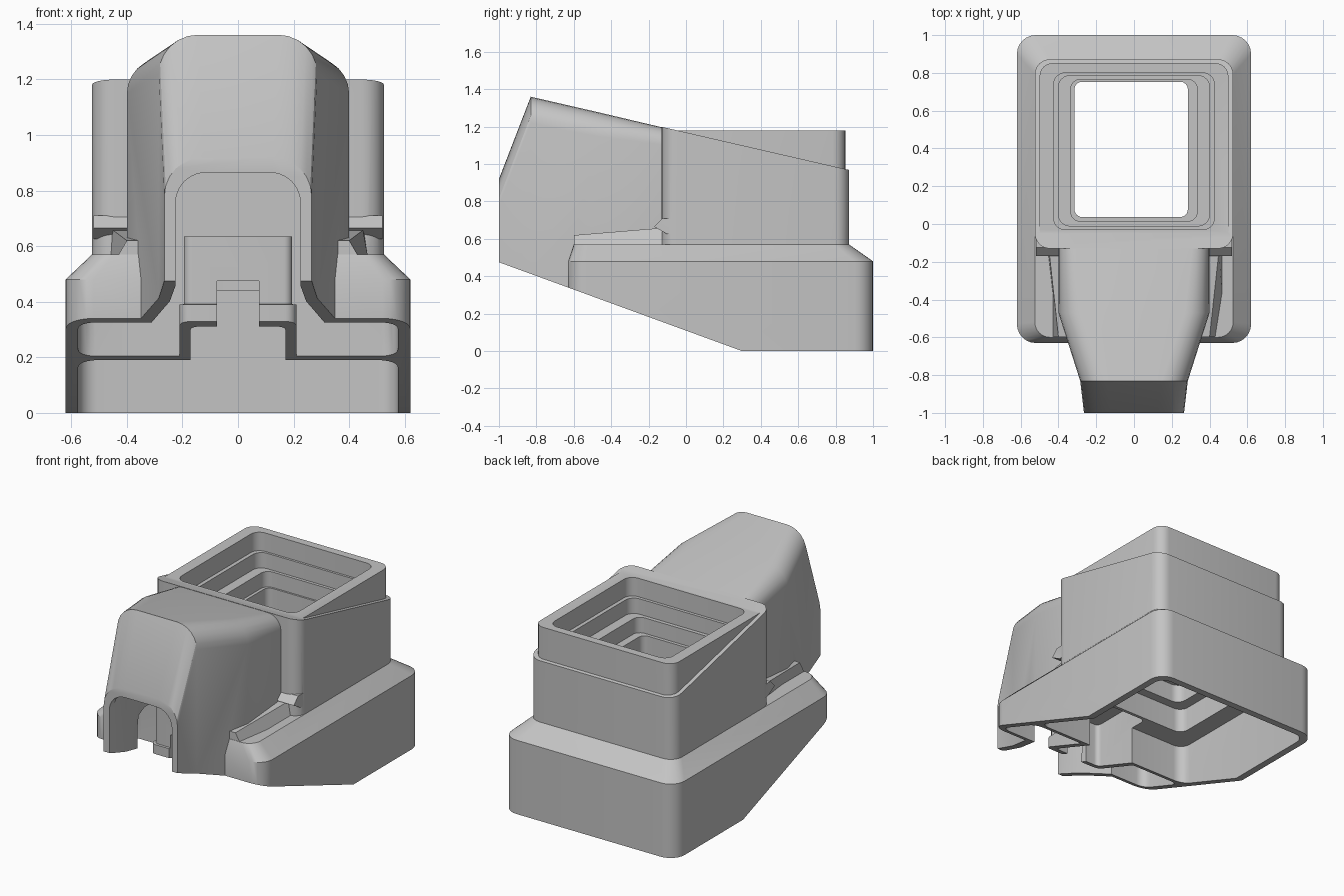
import bpy, bmesh, math

if "Cube" in bpy.data.objects:
    bpy.data.objects.remove(bpy.data.objects["Cube"], do_unlink=True)

grey = bpy.data.materials.new("light_grey")
grey.use_nodes = True
grey.diffuse_color = (0.55, 0.55, 0.55, 1)
grey.node_tree.nodes["Principled BSDF"].inputs["Base Color"].default_value = grey.diffuse_color


def corner(cx, cy, r, start, n=7):
    """Points of a quarter circle."""
    angles = [start + math.pi / 2 * i / (n - 1) for i in range(n)]
    return [(cx + r * math.cos(a), cy + r * math.sin(a)) for a in angles]


def ring(x0, x1, y0, y1, r, z):
    """Horizontal rounded rectangle."""
    q = math.pi / 2
    pts = (corner(x1 - r, y1 - r, r, 0) + corner(x0 + r, y1 - r, r, q)
           + corner(x0 + r, y0 + r, r, 2 * q) + corner(x1 - r, y0 + r, r, 3 * q))
    return [(x, y, z) for x, y in pts]


def box_ring(w, y0, y1, r, z):
    return ring(-w, w, y0, y1, r, z)


def arch(y, w, top, r, bottom=0.1):
    """Upright arch section with rounded upper corners."""
    pts = ([(w, bottom)] + corner(w - r, top - r, r, 0)
           + corner(r - w, top - r, r, math.pi / 2) + [(-w, bottom)])
    return [(x, y, z) for x, z in pts]


def loft(name, sections):
    bm = bmesh.new()
    rows = [[bm.verts.new(p) for p in s] for s in sections]
    for a, b in zip(rows, rows[1:]):
        for i in range(len(a)):
            j = (i + 1) % len(a)
            bm.faces.new((a[i], a[j], b[j], b[i]))
    bm.faces.new(rows[0])
    bm.faces.new(rows[-1])
    bmesh.ops.recalc_face_normals(bm, faces=bm.faces)
    mesh = bpy.data.meshes.new(name)
    bm.to_mesh(mesh)
    bm.free()
    mesh.materials.append(grey)
    obj = bpy.data.objects.new(name, mesh)
    bpy.context.collection.objects.link(obj)
    return obj


def prism(name, profile, w):
    """Side profile (y, z) extruded across x."""
    return loft(name, [[(x, y, z) for y, z in profile] for x in (-w, w)])


def combine(target, tool, operation):
    mod = target.modifiers.new(operation, 'BOOLEAN')
    mod.operation = operation
    mod.solver = 'EXACT'
    mod.object = tool
    bpy.context.view_layer.objects.active = target
    bpy.ops.object.modifier_apply(modifier=mod.name)
    bpy.data.objects.remove(tool, do_unlink=True)


def roof(y):
    return 1.36 - 0.23 * (y + 0.83)


# Base skirt with sloping shoulder
shell = loft("housing_shell", [
    box_ring(0.62, -0.63, 1.0, 0.1, 0.0),
    box_ring(0.62, -0.63, 1.0, 0.1, 0.48),
    box_ring(0.525, -0.6, 0.872, 0.08, 0.57)])

# Rear column, trimmed by the roof slope
column = loft("column", [box_ring(0.525, -0.13, 0.872, 0.08, z) for z in (0.5, 1.4)])
combine(column, prism("roof_cutter", [(-0.5, roof(-0.5)), (1.2, roof(1.2)),
                                      (1.2, 2), (-0.5, 2)], 1), 'DIFFERENCE')

# Raised collar around the opening
collar = loft("collar", [box_ring(0.5, -0.1, 0.852, 0.07, z) for z in (0.6, 1.18)])

# Front hood
hood = loft("hood", [arch(-1, 0.265, 0.92, 0.14), arch(-0.83, 0.285, 1.36, 0.14),
                     arch(-0.47, 0.4, roof(-0.47), 0.13),
                     arch(0, 0.4, roof(0) - 0.003, 0.08)])

# Side ledge and lip where hood meets column
ledge = loft("ledge", [
    [(-0.47, y, 0.5), (0.47, y, 0.5), (w, y, z), (-w, y, z)]
    for y, z, w in ((-0.598, 0.62, 0.4), (-0.05, 0.665, 0.46))])
lip = prism("lip", [(-0.17, 0.665), (-0.125, 0.71), (0, 0.71),
                    (0, 0.625), (-0.1, 0.625)], 0.52)

for part in (column, collar, hood, ledge, lip):
    combine(shell, part, 'UNION')

# Hollow of the hood, open at the front
combine(shell, loft("hood_hollow", [
    arch(-1.05, 0.225, 0.865, 0.11, -0.1), arch(-0.95, 0.225, 0.865, 0.11, -0.1),
    arch(-0.8, 0.245, 1.3, 0.11, -0.1), arch(-0.45, 0.355, 1.22, 0.1, -0.1),
    arch(-0.26, 0.355, 1.17, 0.1, -0.1)]), 'DIFFERENCE')

# Hollow of the front skirt
combine(shell, loft("skirt_hollow", [
    box_ring(0.575, -0.59, -0.26, 0.06, -0.1),
    box_ring(0.575, -0.59, -0.26, 0.06, 0.45),
    box_ring(0.49, -0.565, -0.26, 0.05, 0.53)]), 'DIFFERENCE')

# Stepped box projecting forward from the inner wall
combine(shell, loft("inner_box", [
    box_ring(0.21, -0.6, -0.2, 0.04, 0.05), box_ring(0.21, -0.6, -0.2, 0.04, 0.39),
    box_ring(0.195, -0.585, -0.2, 0.03, 0.391),
    box_ring(0.195, -0.585, -0.2, 0.03, 0.635)]), 'UNION')

# Stepped cavities through the body: half width, front, back, radius, bottom, top
steps = [
    (0.575, -0.22, 0.955, 0.07, -0.1, 0.44),
    (0.45, -0.08, 0.82, 0.06, 0.4, 0.6),
    (0.38, -0.02, 0.78, 0.06, 0.5, 0.72),
    (0.335, 0.015, 0.765, 0.05, 0.86, 1.0),
    (0.4, -0.01, 0.785, 0.06, 0.96, 1.1),
    (0.425, -0.03, 0.8, 0.06, 1.06, 1.4),
    (0.17, -0.55, -0.1, 0.03, -0.1, 0.6),
]
for w, y0, y1, r, z0, z1 in steps:
    combine(shell, loft("cavity", [box_ring(w, y0, y1, r, z) for z in (z0, z1)]),
            'DIFFERENCE')
combine(shell, loft("window", [ring(-0.315, 0.285, 0.037, 0.753, 0.04, z)
                               for z in (0.3, 1.3)]), 'DIFFERENCE')

# Slot in the front of the inner box
combine(shell, prism("slot", [(-0.7, -0.1), (-0.5, -0.1), (-0.5, 0.475),
                              (-0.7, 0.475)], 0.075), 'DIFFERENCE')

# Sloping underside
combine(shell, prism("underside_cutter", [(-1.2, 0.548), (0.3, 0.0), (0.3, -0.3),
                                          (-1.2, -0.3)], 1), 'DIFFERENCE')

# Smooth rounded corners, keep edges sharp
bpy.ops.object.select_all(action='DESELECT')
shell.select_set(True)
bpy.context.view_layer.objects.active = shell
bpy.ops.object.shade_smooth_by_angle(angle=math.radians(25))
